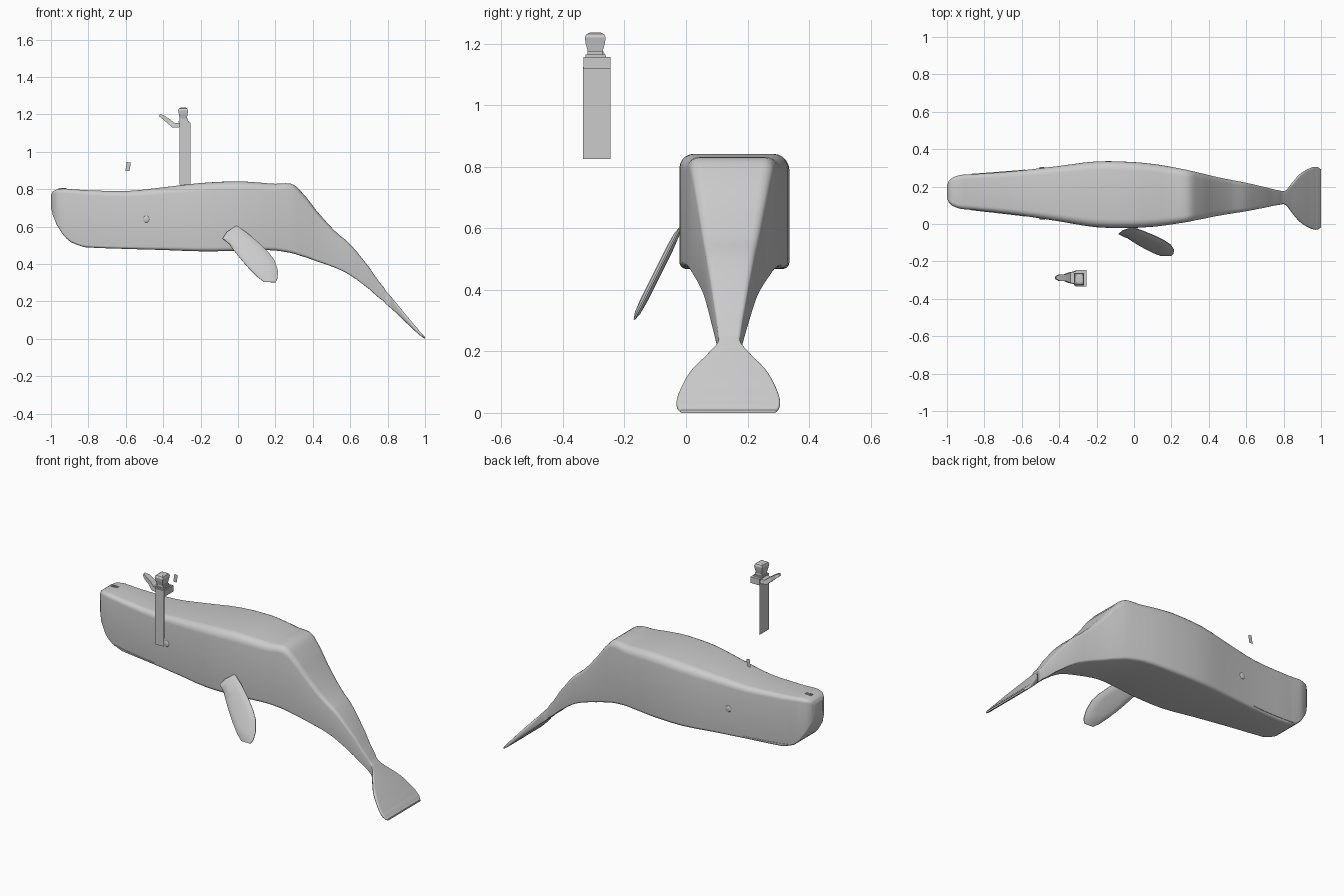
import bpy, bmesh, math
from mathutils import Vector

if "Cube" in bpy.data.objects:
    bpy.data.objects.remove(bpy.data.objects["Cube"])

grey = bpy.data.materials.new("plain_grey")
grey.diffuse_color = (0.6, 0.6, 0.6, 1)
grey.use_nodes = True
grey.node_tree.nodes["Principled BSDF"].inputs["Base Color"].default_value = grey.diffuse_color


def finish(name, bm, angle=None):
    bmesh.ops.recalc_face_normals(bm, faces=bm.faces)
    me = bpy.data.meshes.new(name)
    bm.to_mesh(me)
    bm.free()
    ob = bpy.data.objects.new(name, me)
    bpy.context.collection.objects.link(ob)
    me.materials.append(grey)
    if angle:
        bpy.ops.object.select_all(action='DESELECT')
        ob.select_set(True)
        bpy.context.view_layer.objects.active = ob
        bpy.ops.object.shade_smooth_by_angle(angle=math.radians(angle))
    return ob


def loft(name, rings, angle=None):
    bm = bmesh.new()
    vs = [[bm.verts.new(p) for p in r] for r in rings]
    n = len(vs[0])
    for a, b in zip(vs, vs[1:]):
        for i in range(n):
            bm.faces.new((a[i], a[(i + 1) % n], b[(i + 1) % n], b[i]))
    bm.faces.new(vs[0])
    bm.faces.new(vs[-1][::-1])
    return finish(name, bm, angle)


def box(name, lo, hi):
    rect = [(lo[0], lo[1]), (hi[0], lo[1]), (hi[0], hi[1]), (lo[0], hi[1])]
    return loft(name, [[(x, y, z) for x, y in rect] for z in (lo[2], hi[2])])


def plate(name, pts):
    bm = bmesh.new()
    bm.faces.new([bm.verts.new(p) for p in pts])
    return finish(name, bm)


# Whale body and fluke: x, top z, bottom z, half width
stations = [
    (-1.0, .77, .70, .035), (-.99, .788, .66, .058), (-.97, .799, .61, .076),
    (-.93, .803, .55, .09), (-.89, .80, .515, .094), (-.82, .795, .49, .10),
    (-.6, .79, .481, .121), (-.4, .81, .475, .148), (-.2, .833, .468, .176),
    (0, .842, .47, .176), (.12, .835, .474, .166), (.2, .829, .472, .154),
    (.28, .83, .46, .14), (.33, .795, .445, .129), (.42, .685, .415, .109),
    (.52, .575, .38, .09), (.6, .505, .34, .076), (.7, .385, .267, .055),
    (.78, .275, .20, .038), (.81, .235, .17, .038), (.84, .198, .143, .075),
    (.88, .15, .104, .122), (.92, .102, .067, .15), (.96, .055, .03, .167),
    (.985, .027, .01, .166), (1.0, .01, 0, .155)]


def catmull(p, t):
    a, b, c, d = p
    return tuple(.5 * (2 * q + (r - o) * t + (2 * o - 5 * q + 4 * r - s) * t * t
                       + (3 * q - o - 3 * r + s) * t ** 3)
                 for o, q, r, s in zip(a, b, c, d))


def mid_y(x):
    return .155 - .018 * x


def half_width(x):
    for a, b in zip(stations, stations[1:]):
        if a[0] <= x <= b[0]:
            t = (x - a[0]) / (b[0] - a[0])
            return a[3] + t * (b[3] - a[3])


def section(x, top, bot, hw):
    h = top - bot
    ring = []
    for sy, sz, start in ((1, 1, 0), (-1, 1, 90), (-1, -1, 180), (1, -1, 270)):
        r = min((.26 if sz > 0 else .12) * hw, .4 * h)
        cy, cz = sy * (hw - r), (top - r if sz > 0 else bot + r)
        for k in range(6):
            a = math.radians(start + 18 * k)
            ring.append((x, mid_y(x) + cy + r * math.cos(a), cz + r * math.sin(a)))
    return ring


rings = []
for i in range(len(stations) - 1):
    p = [stations[max(0, min(len(stations) - 1, i + k))] for k in (-1, 0, 1, 2)]
    steps = 3
    for s in range(steps):
        x, t, b, w = catmull(p, s / steps)
        lin = stations[i][0] + (stations[i + 1][0] - stations[i][0]) * s / steps
        rings.append(section(lin, t, b, w))
rings.append(section(*stations[-1]))
loft("whale_body", rings, 40)

# Single side fin: a thin blade leaning outwards
outline = [(-.008, .605), (.05, .565), (.115, .51), (.165, .46), (.195, .42), (.213, .365),
           (.212, .325), (.2, .303), (.14, .304), (.105, .33), (.06, .375), (.02, .42),
           (-.02, .47), (-.05, .51), (-.083, .535), (-.06, .57)]
cx, cz = .075, .445
nrm = Vector((0, -.894, .447))


def fin_ring(scale, off):
    pts = []
    for x, z in outline:
        x, z = cx + (x - cx) * scale, cz + (z - cz) * scale
        pts.append(Vector((x, -.17 + .5 * (z - .3), z)) + nrm * off)
    return pts


loft("side_fin", [fin_ring(.55, -.012), fin_ring(.85, -.009), fin_ring(1, -.002),
                  fin_ring(1, .002), fin_ring(.85, .009), fin_ring(.55, .012)], 50)

# Eyes and mouth lines on both sides
for side, label in ((-1, "front"), (1, "back")):
    bm = bmesh.new()
    bmesh.ops.create_uvsphere(bm, u_segments=12, v_segments=8, radius=.018)
    for v in bm.verts:
        v.co.y *= .25
        v.co += Vector((-.49, mid_y(-.49) + side * half_width(-.49), .64))
    finish("eye_" + label, bm, 60)
    strip = []
    for k in range(9):
        x = -.87 + .29 * k / 8
        y = mid_y(x) + side * half_width(x)
        z = .496 + .018 * (1 - k / 8) ** 2
        strip.append([(x, y + dy, z + dz) for dy, dz in
                      ((-.002, -.002), (.002, -.002), (.002, .002), (-.002, .002))])
    loft("mouth_line_" + label, strip)

# Blowhole slits
for y in (.176, .19):
    box("blowhole_slit", (-.96, y - .002, .795), (-.92, y + .002, .806))

# Small floating plate beside the head
plate("floating_plate", [(-.602, .25, .897), (-.58, .25, .897), (-.573, .25, .942),
                         (-.595, .25, .945)])

# Figure: open two-sided robe
plate("robe_front", [(-.313, -.335, .825), (-.254, -.335, .825),
                     (-.254, -.335, 1.125), (-.313, -.335, 1.125)])
plate("robe_side", [(-.313, -.335, .825), (-.313, -.245, .825),
                    (-.313, -.245, 1.125), (-.313, -.335, 1.125)])

# Figure: shoulders, collar, neck and head
box("shoulders", (-.313, -.333, 1.12), (-.255, -.246, 1.157))
box("collar", (-.318, -.326, 1.157), (-.262, -.262, 1.165))
box("neck", (-.312, -.32, 1.165), (-.268, -.27, 1.177))


def rect(z, hx, hy):
    return [(-.293 + sx * hx, -.295 + sy * hy, z)
            for sx, sy in ((-1, -1), (1, -1), (1, 1), (-1, 1))]


loft("head", [rect(1.175, .019, .024), rect(1.2, .023, .031), rect(1.22, .027, .034),
              rect(1.231, .023, .029), rect(1.236, .014, .018)])

# Figure: raised arm
arm = [(-.31, 1.142, .035, .013), (-.345, 1.142, .028, .012), (-.37, 1.163, .018, .011),
       (-.4, 1.185, .017, .009), (-.42, 1.197, .006, .006)]
loft("raised_arm", [[(x + .5 * dz * t, -.287 + dy * w, z + dz * t) for dy, dz in
                     ((-1, -1), (1, -1), (1, 1), (-1, 1))] for x, z, w, t in arm])
